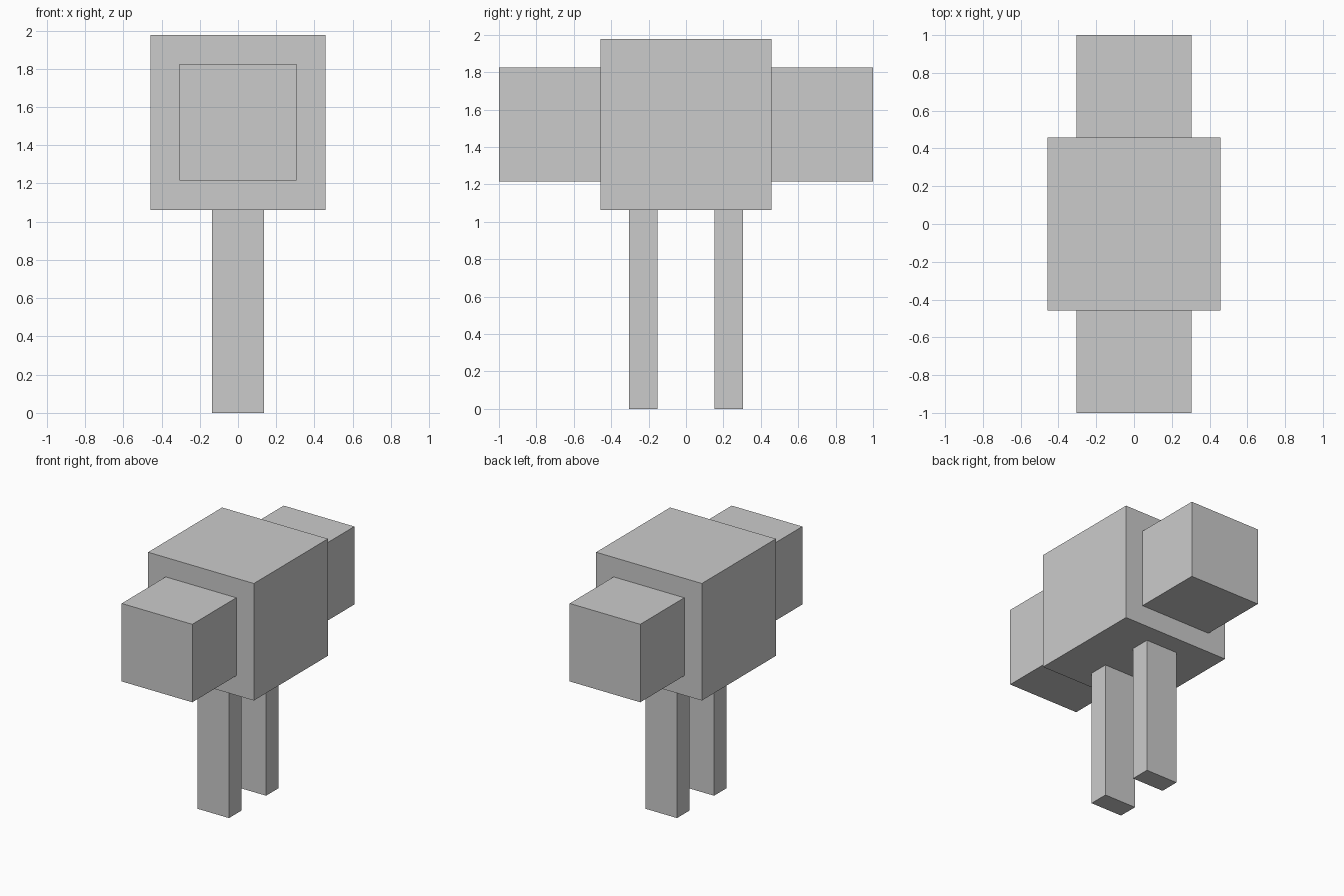
import bpy

if "Cube" in bpy.data.objects:
    bpy.data.objects.remove(bpy.data.objects["Cube"])


def box(name, lo, hi):
    """Add a flat-faced box spanning two opposite corners."""
    centre = [(a + b) / 2 for a, b in zip(lo, hi)]
    bpy.ops.mesh.primitive_cube_add(size=1, location=centre)
    obj = bpy.context.object
    obj.name = name
    obj.scale = [b - a for a, b in zip(lo, hi)]
    bpy.ops.object.transform_apply(location=True, rotation=False, scale=True)
    return obj


def mirror_y(obj):
    """Repeat a part on the opposite side of y = 0."""
    obj.modifiers.new("mirror", "MIRROR").use_axis = (False, True, False)


# Apply all transforms so mirrored parts pivot on the world origin
BODY = 0.457
BODY_BOTTOM, BODY_TOP = 1.062, 1.976

# Large central block
box("body", (-BODY, -BODY, BODY_BOTTOM), (BODY, BODY, BODY_TOP))

# Smaller blocks on the front and back of the body
mirror_y(box("end_blocks", (-0.305, BODY, 1.215), (0.305, 1.0, 1.824)))

# Pair of legs
mirror_y(box("legs", (-0.136, 0.152, 0.0), (0.136, 0.305, BODY_BOTTOM)))
